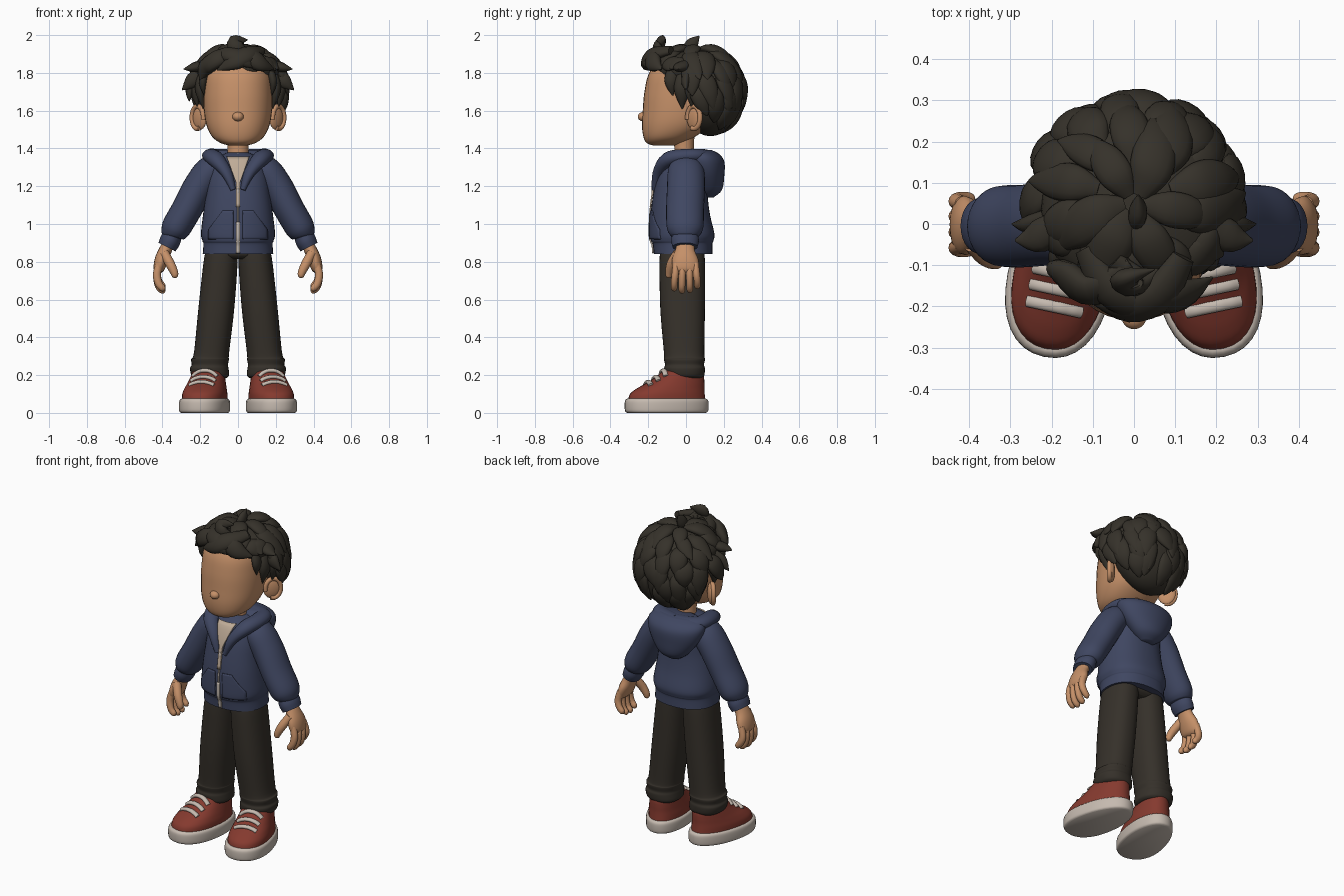
import bpy, bmesh, random
from math import sin, cos, pi, radians
from mathutils import Vector, Matrix

random.seed(4)
if "Cube" in bpy.data.objects:
    bpy.data.objects.remove(bpy.data.objects["Cube"])


def material(name, r, g, b):
    m = bpy.data.materials.new(name)
    m.use_nodes = True
    m.diffuse_color = (r, g, b, 1)
    bsdf = next(n for n in m.node_tree.nodes if n.type == 'BSDF_PRINCIPLED')
    bsdf.inputs["Base Color"].default_value = (r, g, b, 1)
    bsdf.inputs["Roughness"].default_value = 0.8
    return m


SKIN = material("skin", .56, .28, .14)
HAIR = material("dark hair", .036, .031, .023)
BLUE = material("navy cloth", .05, .062, .12)
PANTS = material("dark trousers", .036, .03, .023)
RED = material("red canvas", .235, .042, .028)
CREAM = material("cream rubber", .56, .49, .43)
SHIRT = material("beige shirt", .52, .41, .31)


def spline(keys, n=5):
    """Smooth curve through tuples of any length."""
    out = []
    for i in range(len(keys) - 1):
        a, b, c, d = (keys[min(max(j, 0), len(keys) - 1)] for j in range(i - 1, i + 3))
        for k in range(n):
            t = k / n
            out.append(tuple(q + .5 * t * (r - p + t * (2*p - 5*q + 4*r - s + t * (3*(q - r) + s - p)))
                             for p, q, r, s in zip(a, b, c, d)))
    return out + [tuple(keys[-1])]


def finish(name, mat, bm, mirror=False, xf=None):
    if xf:
        bm.transform(xf)
    me = bpy.data.meshes.new(name)
    bm.to_mesh(me)
    bm.free()
    for p in me.polygons:
        p.use_smooth = True
    me.set_sharp_from_angle(angle=radians(55))
    me.materials.append(mat)
    ob = bpy.data.objects.new(name, me)
    bpy.context.scene.collection.objects.link(ob)
    if mirror:
        ob.modifiers.new("Mirror", 'MIRROR').use_mirror_merge = False
    return ob


def skin(name, mat, shells, mirror=False, xf=None):
    """Closed skins over lists of rings."""
    bm = bmesh.new()
    for rings in shells:
        vs = [[bm.verts.new(p) for p in ring] for ring in rings]
        n = len(vs[0])
        for lo, hi in zip(vs, vs[1:]):
            for i in range(n):
                bm.faces.new((lo[i], lo[(i + 1) % n], hi[(i + 1) % n], hi[i]))
        bm.faces.new(vs[0][::-1])
        bm.faces.new(vs[-1])
    bmesh.ops.recalc_face_normals(bm, faces=bm.faces)
    return finish(name, mat, bm, mirror, xf)


def loft(name, mat, keys, e=2, egg=0, mirror=False, xf=None, seg=36):
    """Horizontal sections: (z, centre x, centre y, radius x, radius y)."""
    rings = []
    for z, cx, cy, rx, ry in spline(keys):
        ring = []
        for i in range(seg):
            c, s = cos(2 * pi * i / seg), sin(2 * pi * i / seg)
            x = abs(c) ** (2 / e) * (1 if c > 0 else -1) * (1 - egg * s)
            y = abs(s) ** (2 / e) * (1 if s > 0 else -1)
            ring.append((cx + rx * x, cy + ry * y, z))
        rings.append(ring)
    return skin(name, mat, [rings], mirror, xf)


def sweep(keys, ref, n=4, seg=14):
    """Rings along a path of (x, y, z, side radius, radius along ref)."""
    pts = spline(keys, n)
    rings = []
    for i, k in enumerate(pts):
        t = Vector(pts[min(i + 1, len(pts) - 1)][:3]) - Vector(pts[max(i - 1, 0)][:3])
        side = t.cross(Vector(ref)).normalized()
        up = side.cross(t).normalized()
        rings.append([Vector(k[:3]) + side * k[3] * cos(2*pi*j/seg) + up * k[4] * sin(2*pi*j/seg)
                      for j in range(seg)])
    return rings


def ball(name, mat, centre, radii, turn=0, mirror=False):
    bm = bmesh.new()
    bmesh.ops.create_uvsphere(bm, u_segments=32, v_segments=18, radius=1)
    xf = Matrix.Translation(centre) @ Matrix.Rotation(turn, 4, 'Z') @ Matrix.Diagonal((*radii, 1))
    return finish(name, mat, bm, mirror, xf)


# Head
loft("head", SKIN, [(1.415, 0, -.115, .045, .055), (1.428, 0, -.115, .09, .092), (1.46, 0, -.09, .135, .135),
                    (1.52, 0, -.055, .166, .178), (1.6, 0, -.032, .18, .197), (1.7, 0, -.02, .182, .2),
                    (1.8, 0, 0, .175, .195), (1.88, 0, .02, .13, .15), (1.91, 0, .02, .05, .06)], e=2.2)
loft("neck", SKIN, [(1.3, 0, -.01, .065, .06), (1.38, 0, -.01, .056, .052), (1.48, 0, -.01, .06, .055)])
ball("nose", SKIN, (0, -.225, 1.568), (.03, .03, .025))
ball("ears", SKIN, (.203, .045, 1.562), (.02, .052, .064), radians(-42), True)
rim = [(.01, .045 * cos(radians(d)), .06 * sin(radians(d)), .013, .013) for d in range(190, -120, -30)]
skin("ear_rims", SKIN, [sweep(rim, (1, 0, 0))], True,
     Matrix.Translation((.206, .048, 1.564)) @ Matrix.Rotation(radians(-42), 4, 'Z'))

# Hair masses
ball("hair_top", HAIR, (0, .035, 1.815), (.225, .21, .105))
ball("hair_back", HAIR, (0, .13, 1.685), (.22, .16, .22))

# Overlapping locks that fall from the crown
CENTRE = Vector((0, .05, 1.7))


def scalp(theta, phi, k):
    return CENTRE + Vector((.242 * sin(theta) * cos(phi), .24 * sin(theta) * sin(phi), .238 * cos(theta))) * k


locks = []
for row, count in enumerate((6, 10, 14, 16, 16, 14)):
    theta = .1 + .32 * row
    for i in range(count):
        phi = 2 * pi * (i + .5 * (row % 2) + random.uniform(-.25, .25)) / count
        swirl = random.uniform(-.1, .4)
        drop = random.uniform(.65, .92)
        if sin(phi) < -.3 and theta < .8:
            drop = min(drop, 1.12 - theta)
        size = random.uniform(.85, 1.2)
        lift = random.uniform(1.07, 1.16)
        steps = ((0, .94, .02), (.3, 1.02, .046), (.6, 1.05, .046), (.85, (1.05 + lift) / 2, .026), (1, lift, .003))
        pts = [(scalp(theta + drop * t, phi + swirl * t, k), w * size) for t, k, w in steps]
        tip = pts[-1][0]
        on_face = tip.y < -.02 and tip.z < 1.8
        on_ear = abs(tip.x) > .14 and tip.y < .1 and tip.z < 1.63
        if on_face or on_ear or tip.z < 1.44:
            continue
        locks.append(sweep([(*p, w, w * .5) for p, w in pts], pts[2][0] - CENTRE))
skin("hair_locks", HAIR, locks)


def lock(points, ref, size=.045):
    last = len(points) - 1
    widths = [size * (.6 if i == 0 else .08 if i == last else 1) for i in range(last + 1)]
    return sweep([(*p, w, w * .65) for p, w in zip(points, widths)], ref)


# Fringe, curls and crown flick
FRONT = (0, -.8, .6)
skin("fringe", HAIR, [
    lock([(.12, -.08, 1.92), (.06, -.17, 1.9), (-.02, -.2, 1.86), (-.11, -.185, 1.815)], FRONT, .05),
    lock([(-.05, -.09, 1.92), (.05, -.17, 1.89), (.12, -.17, 1.85), (.19, -.13, 1.82)], FRONT, .048),
    lock([(0, -.1, 1.92), (-.1, -.16, 1.88), (-.17, -.12, 1.83), (-.2, -.1, 1.76)], FRONT, .048),
    lock([(-.12, -.06, 1.9), (-.06, -.16, 1.9), (.03, -.2, 1.87), (.09, -.195, 1.825)], FRONT),
    lock([(.07, -.1, 1.88), (0, -.15, 1.925), (-.015, -.13, 1.965), (.05, -.11, 1.975)], (0, 1, 0), .038),
    lock([(0, -.01, 1.89), (.01, .03, 1.95), (.01, .07, 1.995)], (1, 0, 0), .035)])
skin("temple_hair", HAIR, [
    lock([(.16, .02, 1.86), (.23, -.03, 1.83), (.288, -.04, 1.82)], (0, 0, 1), .04),
    lock([(.18, .03, 1.82), (.24, .0, 1.76), (.295, .0, 1.71)], (0, 1, 0), .04),
    lock([(.15, -.06, 1.85), (.185, -.08, 1.76), (.178, -.07, 1.68)], (1, 0, 0), .035),
    lock([(.17, .0, 1.84), (.2, -.02, 1.72), (.183, -.02, 1.61)], (1, 0, 0), .045),
    lock([(.19, .06, 1.8), (.225, .04, 1.72), (.215, .03, 1.62)], (1, 0, 0), .05)], True)

# Hooded jacket body
TORSO = [(.84, 0, -.015, .187, .155), (.895, 0, -.018, .183, .158), (.91, 0, -.02, .188, .165),
         (.95, 0, -.02, .196, .17), (1.05, 0, -.03, .185, .157), (1.15, 0, -.03, .172, .145),
         (1.25, 0, -.02, .16, .135), (1.33, 0, -.01, .135, .115), (1.36, 0, -.01, .1, .09),
         (1.38, 0, -.01, .05, .05)]
loft("jacket_body", BLUE, TORSO, e=2.3)
loft("hood", BLUE, [(1.14, 0, .115, .04, .03), (1.18, 0, .122, .095, .068), (1.26, 0, .11, .155, .093),
                    (1.33, 0, .093, .182, .11), (1.37, 0, .083, .17, .093), (1.392, 0, .075, .12, .06)])
skin("hood_collar", BLUE, [sweep([
    (.025, -.166, 1.18, .016, .014), (.06, -.145, 1.27, .034, .028), (.115, -.095, 1.34, .047, .04),
    (.14, -.01, 1.36, .05, .038), (.12, .07, 1.363, .05, .035), (0, .1, 1.365, .05, .03)], (0, 0, 1))], True)

# Sleeves, cuffs
skin("sleeves", BLUE, [sweep([
    (.08, 0, 1.3, .05, .07), (.14, 0, 1.285, .08, .095), (.205, 0, 1.2, .083, .1), (.27, -.005, 1.08, .08, .1),
    (.325, -.005, .985, .078, .097), (.345, -.005, .945, .065, .08), (.35, -.005, .93, .05, .06)],
    (0, 1, 0), 5, 28)], True)
skin("sleeve_cuffs", BLUE, [sweep([
    (.345, -.005, .945, .05, .068), (.36, -.005, .91, .055, .073), (.376, -.005, .878, .05, .066)],
    (0, 1, 0), 4, 28)], True)


# Thin plates that follow the jacket front
def panel(name, mat, z0, z1, edge, lift, mirror=False, rows=14, cols=10):
    bm = bmesh.new()
    dense = spline(TORSO)
    grid = []
    for r in range(rows + 1):
        z = z0 + (z1 - z0) * r / rows
        lo, hi = next(pair for pair in zip(dense, dense[1:]) if z <= pair[1][0])
        t = (z - lo[0]) / (hi[0] - lo[0])
        _, _, cy, rx, ry = (p + (q - p) * t for p, q in zip(lo, hi))
        left, right = edge(z)
        xs = [left + (right - left) * c / cols for c in range(cols + 1)]
        grid.append([bm.verts.new((x, cy - ry * (1 - abs(x / rx) ** 2.3) ** (1 / 2.3) - lift, z)) for x in xs])
    for lo, hi in zip(grid, grid[1:]):
        for c in range(cols):
            bm.faces.new((lo[c], lo[c + 1], hi[c + 1], hi[c]))
    ob = finish(name, mat, bm, mirror)
    thick = ob.modifiers.new("Solidify", 'SOLIDIFY')
    thick.thickness, thick.offset = .008, 0


def shirt_edge(z):
    half = .011 + .36 * max(0, z - 1.22)
    return -half, half


panel("pockets", BLUE, .92, 1.07, lambda z: (.025, .155 - max(0, z - .97) * .75), .002, True)
panel("zipper", CREAM, .845, 1.01, lambda z: (-.01, .01), .004)
panel("upper_zipper", CREAM, 1.01, 1.1, lambda z: (-.004, .004), .004)
panel("shirt_front", SHIRT, 1.09, 1.355, shirt_edge, .005)
loft("shirt_neckline", SHIRT, [(1.32, 0, -.015, .08, .078), (1.36, 0, -.015, .07, .068), (1.375, 0, -.015, .06, .057)])
ball("zipper_pull", CREAM, (0, -.176, 1.17), (.008, .007, .022))

# Hands
skin("hands", SKIN, [sweep([
    (.365, 0, .9, .03, .045), (.385, -.005, .86, .034, .052), (.405, -.005, .81, .036, .07),
    (.42, 0, .76, .028, .068), (.425, 0, .74, .012, .05)], (0, 1, 0), 4, 20)], True)
fingers = []
for y, drop in ((-.052, 0), (-.018, -.012), (.017, -.008), (.05, .012)):
    fingers.append(sweep([(.415, y, .79, .02, .018), (.429, y * 1.1, .735, .021, .019),
                          (.42, y * 1.2, .685 + drop, .02, .018), (.398, y * 1.2, .658 + drop, .017, .016),
                          (.388, y * 1.2, .65 + drop, .006, .006)], (0, 1, 0)))
fingers.append(sweep([(.39, -.045, .845, .025, .025), (.36, -.078, .79, .025, .024), (.338, -.09, .745, .021, .02),
                      (.333, -.092, .722, .015, .015), (.332, -.092, .714, .005, .005)], (0, 1, 0)))
skin("fingers", SKIN, fingers, True)

# Trousers
loft("trouser_hips", PANTS, [(.815, 0, -.02, .11, .09), (.84, 0, -.02, .165, .115), (.9, 0, -.02, .165, .115)], e=2.5)
loft("trouser_legs", PANTS, [
    (.185, .145, -.005, .085, .09), (.2, .147, -.007, .1, .104), (.235, .152, -.008, .102, .108),
    (.255, .149, -.008, .096, .103), (.285, .148, -.008, .1, .109), (.32, .14, -.01, .093, .107),
    (.55, .115, -.018, .095, .118), (.8, .092, -.02, .09, .12), (.88, .085, -.02, .08, .113)],
    e=2.3, mirror=True)

# Shoes
FOOT = Matrix.Translation((.172, -.102, 0)) @ Matrix.Rotation(radians(12), 4, 'Z')
loft("shoe_soles", CREAM, [(0, 0, 0, .117, .21), (.012, 0, 0, .126, .223), (.058, 0, 0, .126, .224),
                           (.074, 0, 0, .117, .214), (.076, 0, 0, .1, .2)], 2.2, .12, True, FOOT)
UPPER = [(.06, 0, 0, .113, .208), (.1, 0, .004, .112, .2), (.13, 0, .022, .105, .18), (.16, 0, .05, .096, .152),
         (.19, 0, .072, .088, .128), (.22, 0, .085, .08, .105), (.23, 0, .085, .07, .09)]
loft("shoe_uppers", RED, UPPER, 2.2, .12, True, FOOT)


def upper_height(x, y):
    return max(z for z, _, cy, rx, ry in spline(UPPER, 24)
               if abs(x / rx) ** 2.2 + abs((y - cy) / ry) ** 2.2 <= 1)


laces = []
for y in (-.018, -.058, -.1):
    xs = [-.066 + .0165 * i for i in range(9)]
    laces.append(sweep([(x, y, upper_height(x, y) + .003, .015, .011) for x in xs], (0, 0, 1)))
skin("shoe_laces", CREAM, laces, True, FOOT)
